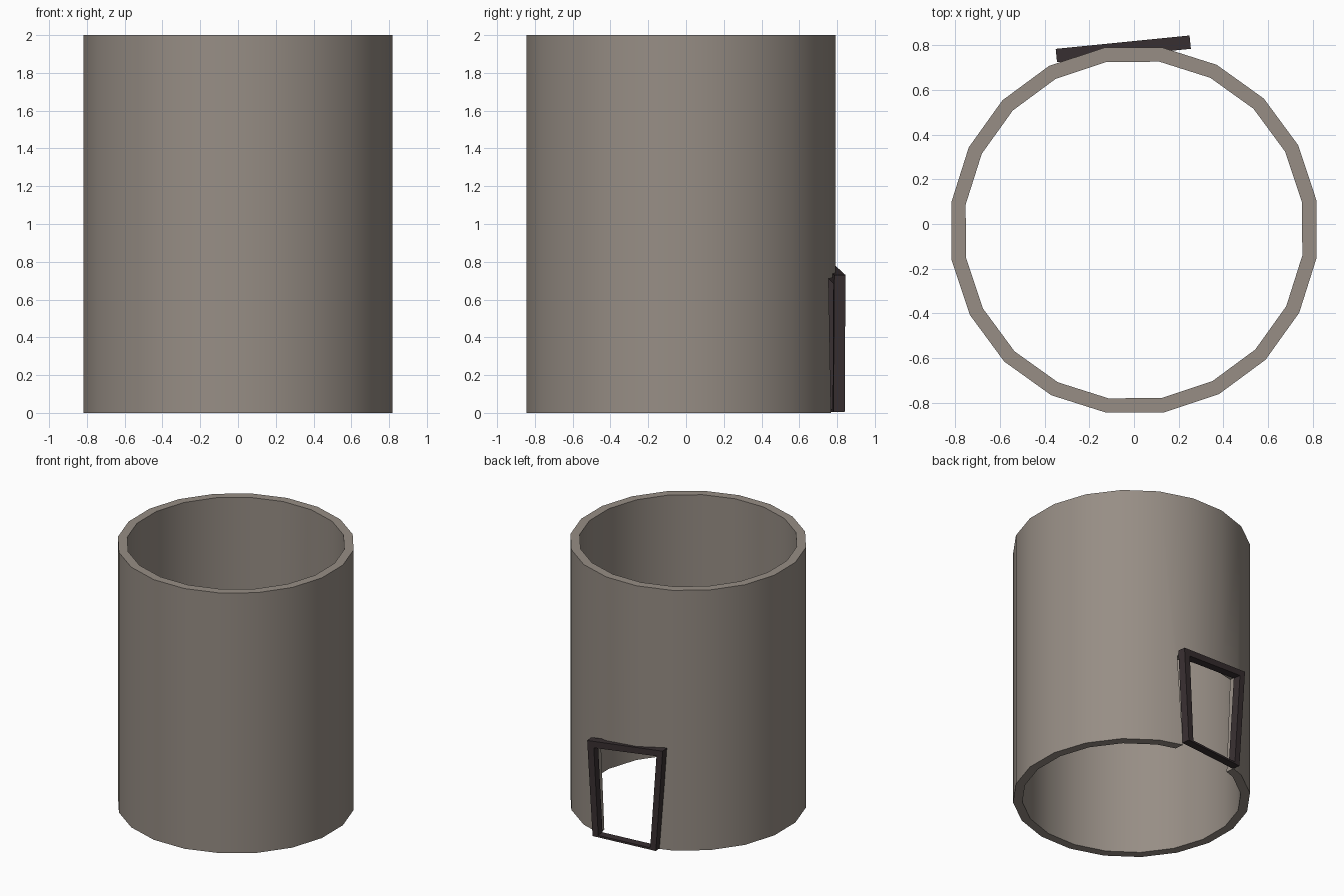
import bpy, bmesh, math
from mathutils import Vector

if "Cube" in bpy.data.objects:
    bpy.data.objects.remove(bpy.data.objects["Cube"])


def material(name, rgb):
    m = bpy.data.materials.new(name)
    m.diffuse_color = (*rgb, 1)
    m.use_nodes = True
    m.node_tree.nodes["Principled BSDF"].inputs["Base Color"].default_value = m.diffuse_color
    return m


STONE = material("warm grey", (0.31, 0.27, 0.235))
DARK = material("dark brown", (0.04, 0.029, 0.031))


def finish(bm, name, mat):
    bmesh.ops.recalc_face_normals(bm, faces=bm.faces)
    me = bpy.data.meshes.new(name)
    bm.to_mesh(me)
    bm.free()
    me.materials.append(mat)
    ob = bpy.data.objects.new(name, me)
    bpy.context.collection.objects.link(ob)
    return ob


# Door plane: slightly turned, u runs along it, d runs outwards, z is up
ANG = math.atan2(0.06, 0.60)
ORIGIN = Vector((-0.345, 0.725, 0))
U = Vector((math.cos(ANG), math.sin(ANG), 0))
D = Vector((-math.sin(ANG), math.cos(ANG), 0))


def door_point(u, z, d):
    return ORIGIN + U * u + D * d + Vector((0, 0, z))


def loops(bm, outlines):
    return [[bm.verts.new(p) for p in o] for o in outlines]


def bridge(bm, a, b):
    n = len(a)
    for i in range(n):
        j = (i + 1) % n
        bm.faces.new((a[i], a[j], b[j], b[i]))


# Round wall: open tube with 20 sides
def ring(r, z, n=20):
    pts = []
    for i in range(n):
        a = 2 * math.pi * (i + 0.5) / n + math.radians(0.4)
        pts.append((r * math.cos(a), -0.027 + r * math.sin(a), z))
    return pts


bm = bmesh.new()
tube = loops(bm, [ring(0.828, 0), ring(0.828, 2), ring(0.763, 2), ring(0.763, 0)])
for k in range(4):
    bridge(bm, tube[k], tube[(k + 1) % 4])
wall = finish(bm, "round_wall", STONE)

# Door opening cut through the wall
opening = [(0.07, -0.1), (0.54, -0.1), (0.585, 0.71), (0.018, 0.765)]
bm = bmesh.new()
ends = loops(bm, [[door_point(u, z, d) for u, z in opening] for d in (-0.3, 0.2)])
bridge(bm, *ends)
for e in ends:
    bm.faces.new(e)
cutter = finish(bm, "opening_cutter", STONE)
cutter.hide_render = True

mod = wall.modifiers.new("door_opening", 'BOOLEAN')
mod.operation = 'DIFFERENCE'
mod.solver = 'EXACT'
mod.object = cutter
bpy.context.view_layer.objects.active = wall
wall.select_set(True)
bpy.ops.object.modifier_apply(modifier=mod.name)
bpy.data.objects.remove(cutter)
bpy.ops.object.shade_smooth_by_angle(angle=math.radians(30))

# Crooked door frame: tapered outline with a thin sill
outer = [(0.055, 0.005), (0.56, 0.005), (0.603, 0.73), (0.0, 0.785)]
inner = [(0.10, 0.02), (0.515, 0.02), (0.55, 0.685), (0.05, 0.735)]
bm = bmesh.new()
fr = loops(bm, [[door_point(u, z, d) for u, z in o]
                for o, d in ((outer, 0), (outer, 0.06), (inner, 0.06), (inner, 0))])
for k in range(4):
    bridge(bm, fr[k], fr[(k + 1) % 4])
finish(bm, "door_frame", DARK)
